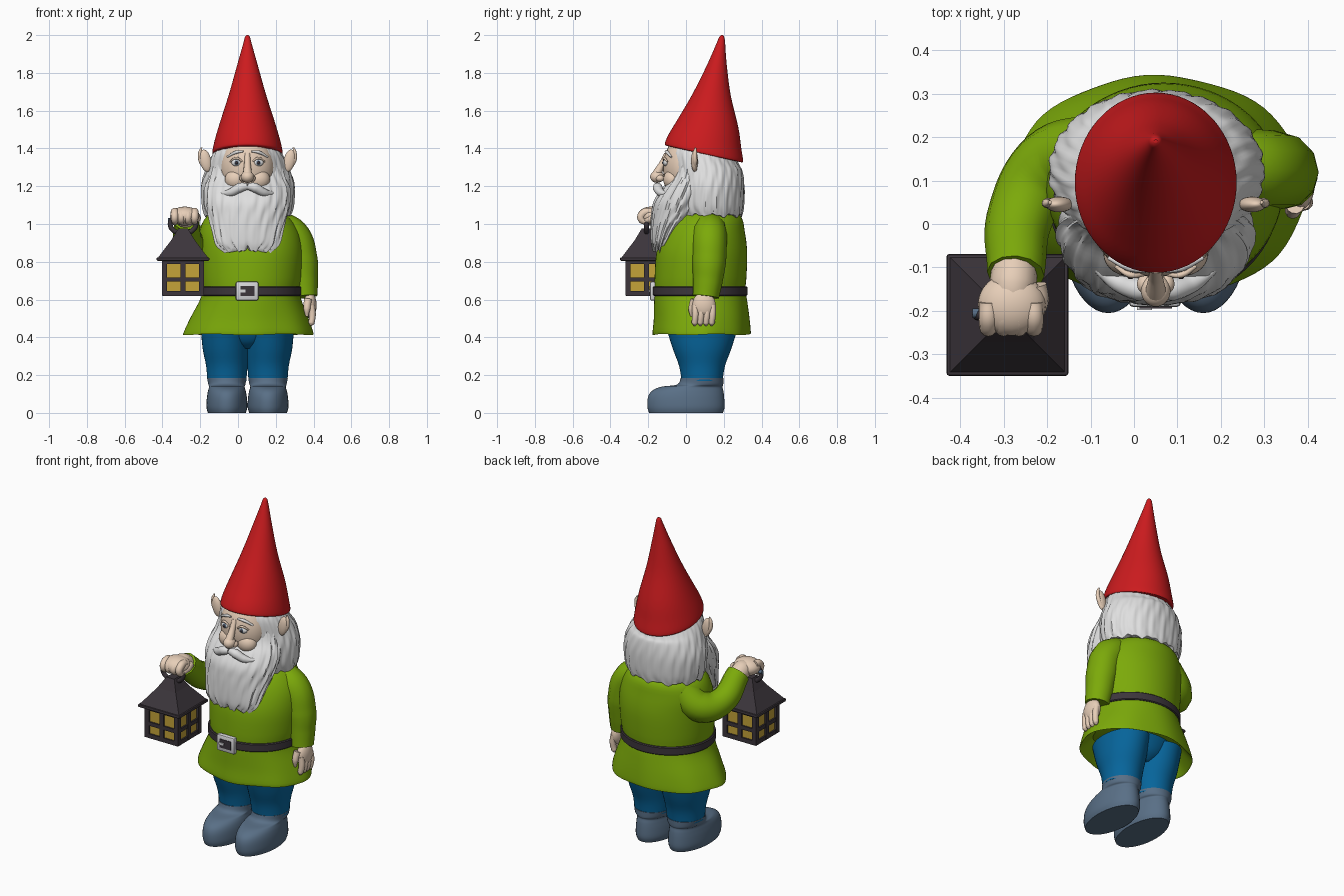
import bpy, bmesh
from math import sin, cos, pi, radians
from mathutils import Matrix

if "Cube" in bpy.data.objects:
    bpy.data.objects.remove(bpy.data.objects["Cube"])

CX = 0.05  # the figure's own middle
made = []


def material(name, r, g, b):
    m = bpy.data.materials.new(name)
    m.use_nodes = True
    m.diffuse_color = (r, g, b, 1)
    m.node_tree.nodes["Principled BSDF"].inputs["Base Color"].default_value = (r, g, b, 1)
    return m


RED = material("hat red", .6, .011, .013)
GREEN = material("tunic green", .2, .4, .003)
BLUE = material("trouser blue", .002, .13, .33)
SLATE = material("boot slate", .1, .16, .24)
SKIN = material("skin", .8, .62, .48)
WHITE = material("hair white", .74, .74, .74)
DARK = material("charcoal", .045, .036, .044)
YELLOW = material("window yellow", .56, .37, .04)
SILVER = material("buckle silver", .68, .68, .7)


def add(name, data, mat):
    if isinstance(data, bmesh.types.BMesh):
        bm, data = data, bpy.data.meshes.new(name)
        bmesh.ops.recalc_face_normals(bm, faces=bm.faces)
        bm.to_mesh(data)
        bm.free()
    data.materials.clear()
    data.materials.append(mat)
    ob = bpy.data.objects.new(name, data)
    bpy.context.collection.objects.link(ob)
    made.append(ob)
    return ob


def spline(a, b, c, d, t):
    return tuple(q + .5 * t * (r - p + t * (2 * p - 5 * q + 4 * r - s + t * (3 * (q - r) + s - p)))
                 for p, q, r, s in zip(a, b, c, d))


def loft(name, rings, mat, n=48, steps=4, wave=None):
    """Skin of ellipses (z, x, y, rx, ry, tilt), smoothed along the height."""
    last = len(rings) - 1
    path = [spline(rings[max(i - 1, 0)], rings[i], rings[i + 1], rings[min(i + 2, last)], k / steps)
            for i in range(last) for k in range(steps)] + [rings[-1]]
    bm, loops = bmesh.new(), []
    for i, (z, x, y, rx, ry, tilt) in enumerate(path):
        loop = []
        for k in range(n):
            a = 2 * pi * k / n
            s, dz = wave(a, i / (len(path) - 1)) if wave else (1, 0)
            dy = ry * s * sin(a)
            loop.append(bm.verts.new((x + rx * s * cos(a), y + dy, z + dz + tilt * dy)))
        loops.append(loop)
    for lo, hi in zip(loops, loops[1:]):
        for k in range(n):
            bm.faces.new((lo[k], lo[(k + 1) % n], hi[(k + 1) % n], hi[k]))
    caps = [bm.faces.new(loops[0][::-1]), bm.faces.new(loops[-1])]
    bmesh.ops.poke(bm, faces=caps)
    return add(name, bm, mat)


def ball(name, centre, size, mat, tilt=0):
    bm = bmesh.new()
    m = Matrix.Translation(centre) @ Matrix.Rotation(tilt, 4, 'Y') @ Matrix.Diagonal((*size, 1))
    bmesh.ops.create_uvsphere(bm, u_segments=28, v_segments=18, radius=1, matrix=m)
    return add(name, bm, mat)


def box(name, centre, size, mat, bevel=0):
    bm = bmesh.new()
    bmesh.ops.create_cube(bm, size=1, matrix=Matrix.Translation(centre) @ Matrix.Diagonal((*size, 1)))
    if bevel:
        bmesh.ops.bevel(bm, geom=bm.edges[:], offset=bevel, segments=2, affect='EDGES', profile=.5)
    return add(name, bm, mat)


def tube(name, points, mat, closed=False):
    """Round tube through (x, y, z, radius) points."""
    cu = bpy.data.curves.new(name, 'CURVE')
    cu.dimensions, cu.bevel_depth, cu.bevel_resolution = '3D', 1, 4
    cu.use_fill_caps, cu.resolution_u = True, 8
    sp = cu.splines.new('BEZIER')
    sp.bezier_points.add(len(points) - 1)
    sp.use_cyclic_u = closed
    for bp, p in zip(sp.bezier_points, points):
        bp.co, bp.radius = p[:3], p[3]
        bp.handle_left_type = bp.handle_right_type = 'AUTO'
    tmp = bpy.data.objects.new(name, cu)
    bpy.context.collection.objects.link(tmp)
    bpy.context.view_layer.update()
    dg = bpy.context.evaluated_depsgraph_get()
    mesh = bpy.data.meshes.new_from_object(tmp.evaluated_get(dg))
    bpy.data.objects.remove(tmp)
    return add(name, mesh, mat)


# Boots with round toes, and trousers
for side, label in ((-1, "right"), (1, "left")):
    x = CX + side * .109
    loft(label + "_boot", [(0, x, 0, .1, .195, 0), (.03, x, 0, .108, .204, 0), (.08, x, 0, .106, .202, 0),
                           (.115, x, .008, .1, .19, 0), (.138, x, .03, .094, .163, 0),
                           (.15, x, .075, .098, .122, 0), (.185, x, .085, .105, .113, 0)], SLATE)
    loft(label + "_trouser_leg", [(.17, x, .085, .103, .108, 0), (.25, x, .085, .11, .122, 0),
                                  (.34, x + side * .004, .085, .124, .155, 0),
                                  (.45, x + side * .004, .085, .134, .19, 0)], BLUE)
loft("trouser_seat", [(.34, CX, .085, .05, .09, 0), (.38, CX, .085, .14, .14, 0), (.46, CX, .085, .23, .18, 0)], BLUE)

# Tunic with a flared, gently folded hem
loft("tunic", [(.5, .055, .085, .26, .2, 0), (.43, .055, .085, .325, .245, 0), (.42, .055, .083, .342, .258, 0),
               (.5, .06, .083, .312, .252, 0), (.6, .067, .077, .267, .245, 0), (.65, .068, .074, .258, .24, 0),
               (.72, .07, .077, .266, .243, 0), (.85, .07, .084, .272, .24, 0), (.96, .06, .095, .262, .216, 0),
               (1.04, .05, .105, .215, .185, 0), (1.09, .05, .1, .12, .11, 0)], GREEN, 80,
     wave=lambda a, t: (1 + .016 * sin(8 * a + 1) * max(0, 1 - 2 * t), .006 * sin(5 * a) * max(0, 1 - 3 * t)))

# Belt and buckle
loft("belt", [(.62, .068, .074, .264, .246, 0), (.625, .068, .074, .269, .251, 0),
              (.665, .068, .074, .269, .251, 0), (.67, .068, .074, .264, .246, 0)], DARK, 64, 1)
box("buckle", (.048, -.176, .645), (.12, .03, .1), SILVER, .01)
box("buckle_hole", (.05, -.191, .645), (.074, .006, .052), DARK)
box("buckle_prong", (.024, -.194, .645), (.034, .008, .014), SILVER)

# Hanging left arm and hand
tube("left_sleeve", [(.18, .125, .99, .085), (.285, .125, .94, .092), (.333, .122, .8, .09),
                     (.344, .115, .7, .079), (.352, .105, .615, .07)], GREEN)
ball("left_hand", (.382, .095, .57), (.034, .062, .07), SKIN)
for i in range(4):
    y = .05 + i * .03
    tube("left_finger", [(.388, y, .57, .018), (.394, y, .52, .018), (.388, y - .004, .475, .016),
                         (.384, y - .004, .462, .006)], SKIN)
tube("left_thumb", [(.37, .045, .6, .022), (.365, .03, .55, .018), (.365, .03, .51, .007)], SKIN)

# Raised right arm and fist
tube("right_sleeve", [(-.09, .165, .97, .09), (-.195, .13, .89, .088), (-.257, .03, .9, .078),
                      (-.272, -.115, 1.02, .066)], GREEN)
tube("right_wrist", [(-.272, -.08, 1.0, .052), (-.278, -.14, 1.035, .054), (-.28, -.18, 1.04, .045)], SKIN)
ball("right_fist", (-.281, -.185, 1.042), (.078, .072, .05), SKIN)
for i in range(4):
    x = -.335 + i * .035
    tube("right_finger", [(x, -.18, 1.065, .02), (x, -.22, 1.06, .022), (x, -.238, 1.03, .02),
                          (x, -.2, 1.005, .014)], SKIN)
tube("right_thumb", [(-.225, -.14, 1.04, .024), (-.218, -.18, 1.03, .022), (-.23, -.22, 1.015, .015)], SKIN)

# Lantern: glowing core inside a dark frame
LX, LY = -.291, -.209
box("lantern_core", (LX, LY, .715), (.2, .2, .17), YELLOW)
for z, h in ((.632, .026), (.706, .023), (.8, .026)):
    for s in (-1, 1):
        box("lantern_rail", (LX, LY + s * .1, z), (.206, .018, h), DARK)
        box("lantern_rail", (LX + s * .1, LY, z), (.018, .206, h), DARK)
for i in (-1, 0, 1):
    for j in (-1, 0, 1):
        if i or j:
            box("lantern_post", (LX + i * .098, LY + j * .098, .715), (.028, .028, .188), DARK)
box("lantern_base", (LX, LY, .624), (.206, .206, .008), DARK)
box("lantern_eave", (LX, LY, .814), (.28, .28, .018), DARK, .006)
bm = bmesh.new()
for low, high, wide, narrow in ((.82, .915, .134, .062), (.915, .975, .062, .026)):
    m = Matrix.Translation((LX, LY, (low + high) / 2)) @ Matrix.Rotation(pi / 4, 4, 'Z')
    bmesh.ops.create_cone(bm, cap_ends=True, segments=4, radius1=wide * 2 ** .5, radius2=narrow * 2 ** .5,
                          depth=high - low, matrix=m)
add("lantern_roof", bm, DARK)
tube("lantern_ring", [(LX + .068 * cos(k * pi / 4), LY, 1.0 + .05 * sin(k * pi / 4), .013)
                      for k in range(8)], DARK, True)
tube("lantern_grip", [(LX - .08, -.205, 1.02, .011), (LX + .08, -.205, 1.02, .011)], SLATE)


# Hair and beard with wavy locks and ragged tips
def locks(freq, depth, rag):
    return lambda a, t: (1 + depth * sin(freq * a + 3 * sin(7 * t)) + depth * .6 * sin((freq * 2 - 5) * a - 4 * t),
                         rag * (sin(11 * a) + .6 * sin(23 * a)) * (1 - t) ** 3)


loft("hair", [(1.045, .052, .125, .226, .17, 0), (1.1, .052, .12, .242, .185, 0), (1.2, .052, .12, .246, .188, 0),
              (1.28, .052, .112, .224, .186, 0), (1.345, .05, .1, .196, .183, -.2),
              (1.4, .05, .1, .16, .155, -.22)], WHITE, 144, 5, locks(23, .011, .008))
loft("beard", [(.865, CX, -.135, .125, .042, 0), (.9, CX, -.125, .168, .06, 0), (.97, CX, -.098, .188, .088, 0),
               (1.05, CX, -.06, .21, .122, 0), (1.12, CX, -.032, .224, .138, 0),
               (1.19, CX, -.002, .222, .123, 0), (1.26, CX, .02, .196, .09, 0),
               (1.38, CX, .035, .162, .08, 0)], WHITE, 120, 5, locks(19, .018, .014))

# Face
ball("face", (CX, 0, 1.3), (.145, .122, .17), SKIN)
tube("nose_bridge", [(CX, -.1, 1.37, .016), (CX, -.125, 1.32, .017), (CX, -.155, 1.265, .024)], SKIN)
ball("nose_tip", (CX, -.153, 1.25), (.034, .037, .032), SKIN)
for s, label in ((-1, "right"), (1, "left")):
    def at(dx, y, z, r=None):
        return (CX + s * dx, y, z) if r is None else (CX + s * dx, y, z, r)

    ball(label + "_nostril", at(.025, -.138, 1.242), (.018, .022, .018), SKIN)
    ball(label + "_cheek", at(.06, -.07, 1.235), (.06, .05, .055), SKIN)
    ball(label + "_eye", at(.058, -.106, 1.325), (.027, .015, .019), WHITE)
    ball(label + "_iris", at(.058, -.115, 1.325), (.013, .009, .013), SLATE)
    ball(label + "_pupil", at(.058, -.12, 1.325), (.008, .007, .008), DARK)
    tube(label + "_eyelid", [at(.026, -.116, 1.33, .004), at(.058, -.117, 1.349, .007),
                             at(.092, -.098, 1.33, .004)], SKIN)
    tube(label + "_brow", [at(.022, -.108, 1.385, .005), at(.06, -.1, 1.38, .009),
                           at(.108, -.078, 1.355, .005)], WHITE)
    tube(label + "_moustache", [at(0, -.152, 1.2, .018), at(.04, -.15, 1.192, .026),
                                at(.085, -.135, 1.168, .022), at(.125, -.11, 1.162, .013),
                                at(.145, -.095, 1.17, .004)], WHITE)
    # Ears lean outward and end in a soft point
    ball(label + "_ear", at(.222, .045, 1.335), (.03, .018, .06), SKIN, s * radians(12))
    tube(label + "_ear_rim", [at(.215, .048, 1.285, .009), at(.247, .048, 1.335, .012), at(.25, .048, 1.38, .01),
                              at(.243, .05, 1.405, .004)], SKIN)

# Pointed hat, bent backward
loft("hat", [(1.37, CX, .095, .176, .196, -.22), (1.38, CX, .095, .186, .207, -.22),
             (1.44, CX, .1, .174, .192, -.18), (1.53, CX, .115, .148, .162, -.12),
             (1.69, CX, .137, .097, .099, -.05), (1.85, CX, .165, .052, .05, 0),
             (1.96, CX, .185, .021, .022, 0), (1.99, CX, .189, .013, .013, 0),
             (2.0, CX, .19, .004, .004, 0)], RED, 64, 5)

# Smooth the rounded surfaces and keep hard edges crisp
bpy.ops.object.select_all(action='DESELECT')
for ob in made:
    ob.select_set(True)
bpy.context.view_layer.objects.active = made[0]
bpy.ops.object.shade_smooth_by_angle(angle=radians(40))
